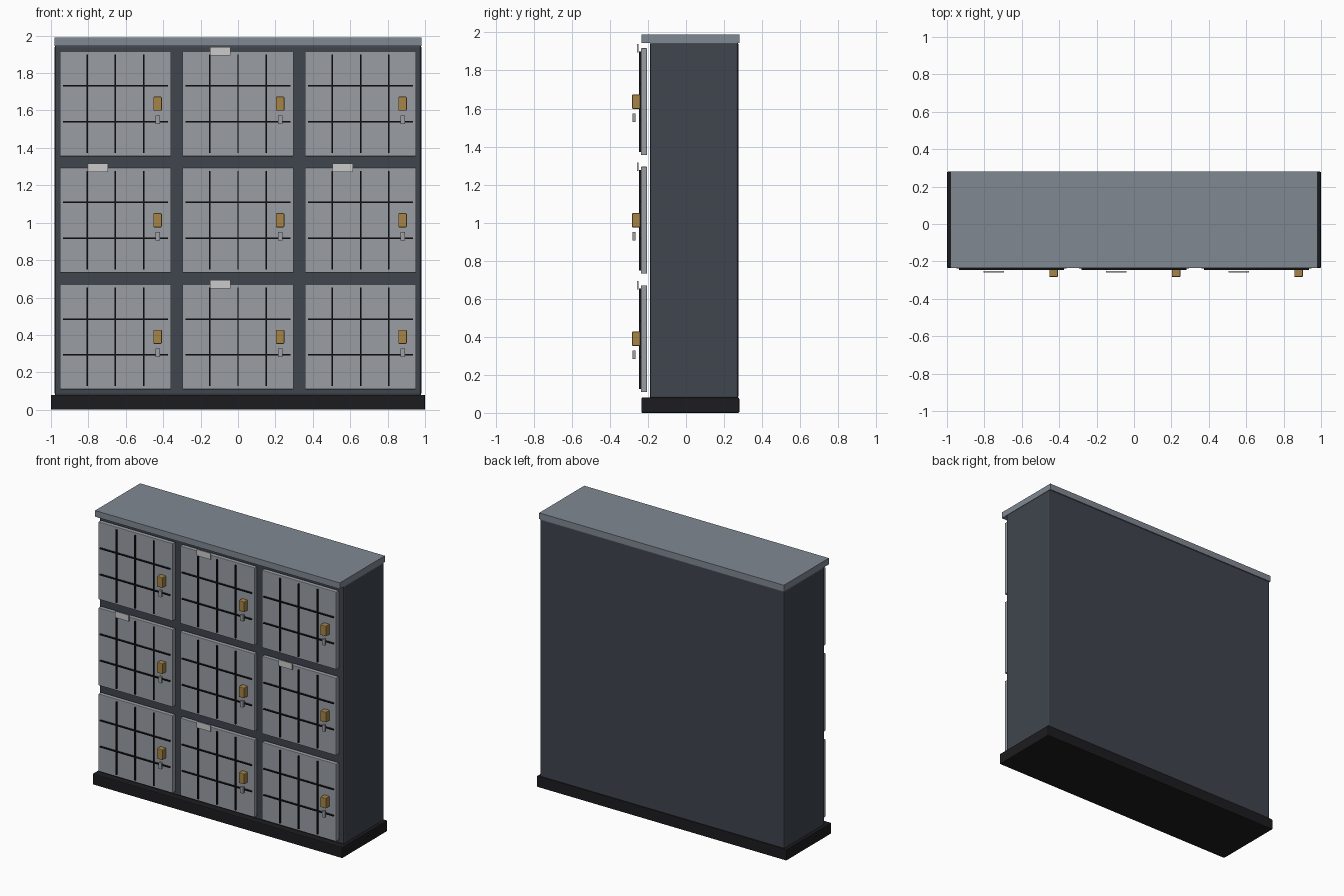
import bpy

if "Cube" in bpy.data.objects:
    bpy.data.objects.remove(bpy.data.objects["Cube"])


def material(name, rgb):
    m = bpy.data.materials.new(name)
    m.diffuse_color = (*rgb, 1)
    m.use_nodes = True
    m.node_tree.nodes["Principled BSDF"].inputs["Base Color"].default_value = m.diffuse_color
    return m


DARK = material("dark_steel", (0.05, 0.058, 0.075))
BLACK = material("black_plinth", (0.012, 0.012, 0.014))
TOP = material("top_steel", (0.22, 0.25, 0.29))
DOOR = material("door_steel", (0.32, 0.34, 0.37))
BAR = material("bar_black", (0.008, 0.008, 0.01))
BRASS = material("brass", (0.38, 0.23, 0.06))
STEEL = material("latch_steel", (0.34, 0.35, 0.37))
LABEL = material("label_white", (0.62, 0.65, 0.64))


def box(name, x, y, z, mat, bevel=0.0):
    """Box from (min, max) ranges, with an optional narrow bevel."""
    bpy.ops.mesh.primitive_cube_add(
        size=1, location=[(a + b) / 2 for a, b in (x, y, z)])
    ob = bpy.context.object
    ob.name = name
    ob.scale = [b - a for a, b in (x, y, z)]
    bpy.ops.object.transform_apply(location=False, rotation=False, scale=True)
    ob.data.materials.append(mat)
    if bevel:
        mod = ob.modifiers.new("edge_bevel", 'BEVEL')
        mod.width = bevel
        mod.segments = 2
    return ob


def span(centre, size):
    return (centre - size / 2, centre + size / 2)


# Cabinet shell
box("plinth", (-1, 1), (-0.235, 0.28), (0, 0.08), BLACK, 0.006)
box("cabinet_body", (-0.98, 0.98), (-0.19, 0.275), (0.075, 1.95), DARK, 0.012)
box("top_slab", (-0.98, 0.98), (-0.235, 0.28), (1.945, 1.99), TOP)

# Three by three grid of barred doors
for row in range(3):
    for col in range(3):
        cx = (col - 1) * 0.655
        cz = 0.39 + row * 0.623
        tag = f"_{row + 1}_{col + 1}"
        box("door" + tag, span(cx, 0.596), (-0.237, -0.205),
            span(cz, 0.562), DOOR, 0.004)

        # Grille bars
        for i in (-1, 0, 1):
            box(f"upright_bar{tag}_{i + 2}", span(cx + i * 0.15, 0.008),
                (-0.247, -0.235), span(cz, 0.528), BAR)
        for i in (-1, 1):
            box(f"cross_bar{tag}_{(i + 3) // 2}", span(cx, 0.56),
                (-0.247, -0.235), span(cz + i * 0.095, 0.008), BAR)

        # Lock and small latch below it
        box("lock" + tag, span(cx + 0.225, 0.045), (-0.283, -0.24),
            span(cz, 0.075), BRASS, 0.004)
        box("latch" + tag, span(cx + 0.225, 0.024), (-0.281, -0.265),
            span(cz - 0.085, 0.045), STEEL)

        # Label plates on alternate doors
        if (row + col) % 2:
            box("label_plate" + tag, span(cx - 0.095, 0.11),
                (-0.258, -0.251), span(cz + 0.281, 0.046), LABEL)
